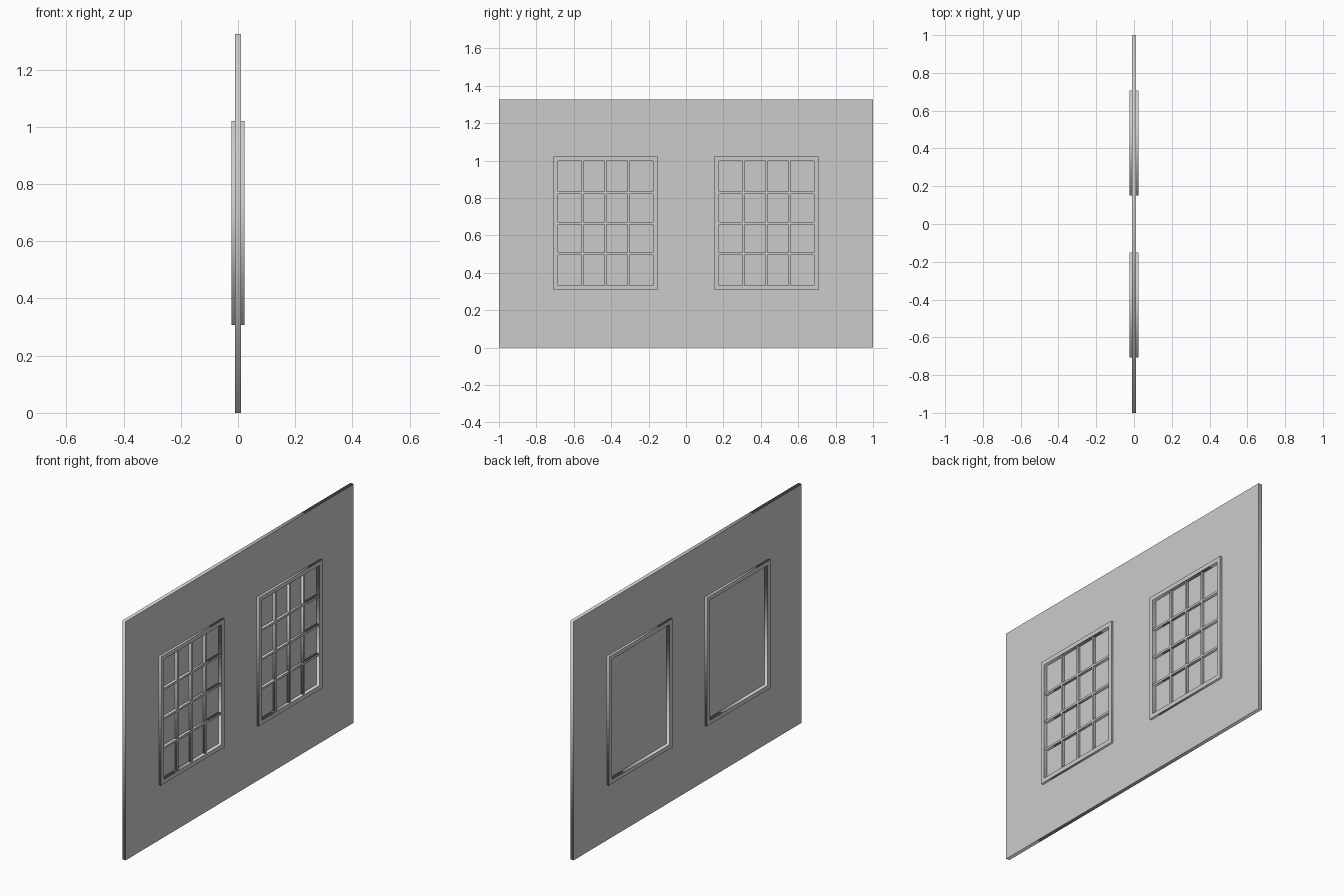
import bpy

if "Cube" in bpy.data.objects:
    bpy.data.objects.remove(bpy.data.objects["Cube"])

# Main dimensions: the wall lies in the YZ plane
WALL_T, WALL_H = 0.021, 1.325
FRAME_T = 0.046
Y_MID, Z_MID = 0.43, 0.664          # window centre
OUT_W, OUT_H = 0.556, 0.714         # outer frame size
IN_W, IN_H = 0.508, 0.666           # frame opening
BAR = 0.012


def prism(name, outline, x0, x1, hole=None):
    """Extrude a YZ rectangle (y0, y1, z0, z1), optionally with holes, along X."""
    loops = [outline] + (hole or [])
    cu = bpy.data.curves.new(name, 'CURVE')
    cu.dimensions = '2D'
    cu.fill_mode = 'BOTH'
    cu.extrude = (x1 - x0) / 2
    for y0, y1, z0, z1 in loops:
        sp = cu.splines.new('POLY')
        sp.points.add(3)
        for p, (y, z) in zip(sp.points, ((y0, z0), (y1, z0), (y1, z1), (y0, z1))):
            p.co = (y, z, 0, 1)
        sp.use_cyclic_u = True
    ob = bpy.data.objects.new(name, cu)
    ob.location.x = (x0 + x1) / 2
    ob.rotation_euler = (1.5707963, 0, 1.5707963)   # local XY -> world YZ
    bpy.context.collection.objects.link(ob)
    return ob


def rect(y, z, w, h):
    return (y - w / 2, y + w / 2, z - h / 2, z + h / 2)


# Wall with two window openings
prism("wall", (-1, 1, 0, WALL_H), -WALL_T / 2, WALL_T / 2,
      [rect(s * Y_MID, Z_MID, IN_W, IN_H) for s in (-1, 1)])

for s, side in ((-1, "left"), (1, "right")):
    y = s * Y_MID
    # Raised frame and thin pane
    prism(side + "_window_frame", rect(y, Z_MID, OUT_W, OUT_H), -FRAME_T / 2, FRAME_T / 2,
          [rect(y, Z_MID, IN_W, IN_H)])
    prism(side + "_window_pane", rect(y, Z_MID, IN_W, IN_H), -0.003, 0.003)
    # Glazing bars on the +X face only, as one lattice with 4 x 4 openings
    dy, dz = 0.123, 0.163
    ys = [-IN_W / 2] + [k * dy for k in (-1, 0, 1)] + [IN_W / 2]
    zs = [-IN_H / 2] + [k * dz for k in (-1, 0, 1)] + [IN_H / 2]
    for i in range(1, 4):
        prism(side + "_upright_bar", rect(y + ys[i], Z_MID, BAR, IN_H), 0.003, 0.018)
        prism(side + "_cross_bar", rect(y, Z_MID + zs[i], IN_W, BAR), 0.003, 0.0178)
